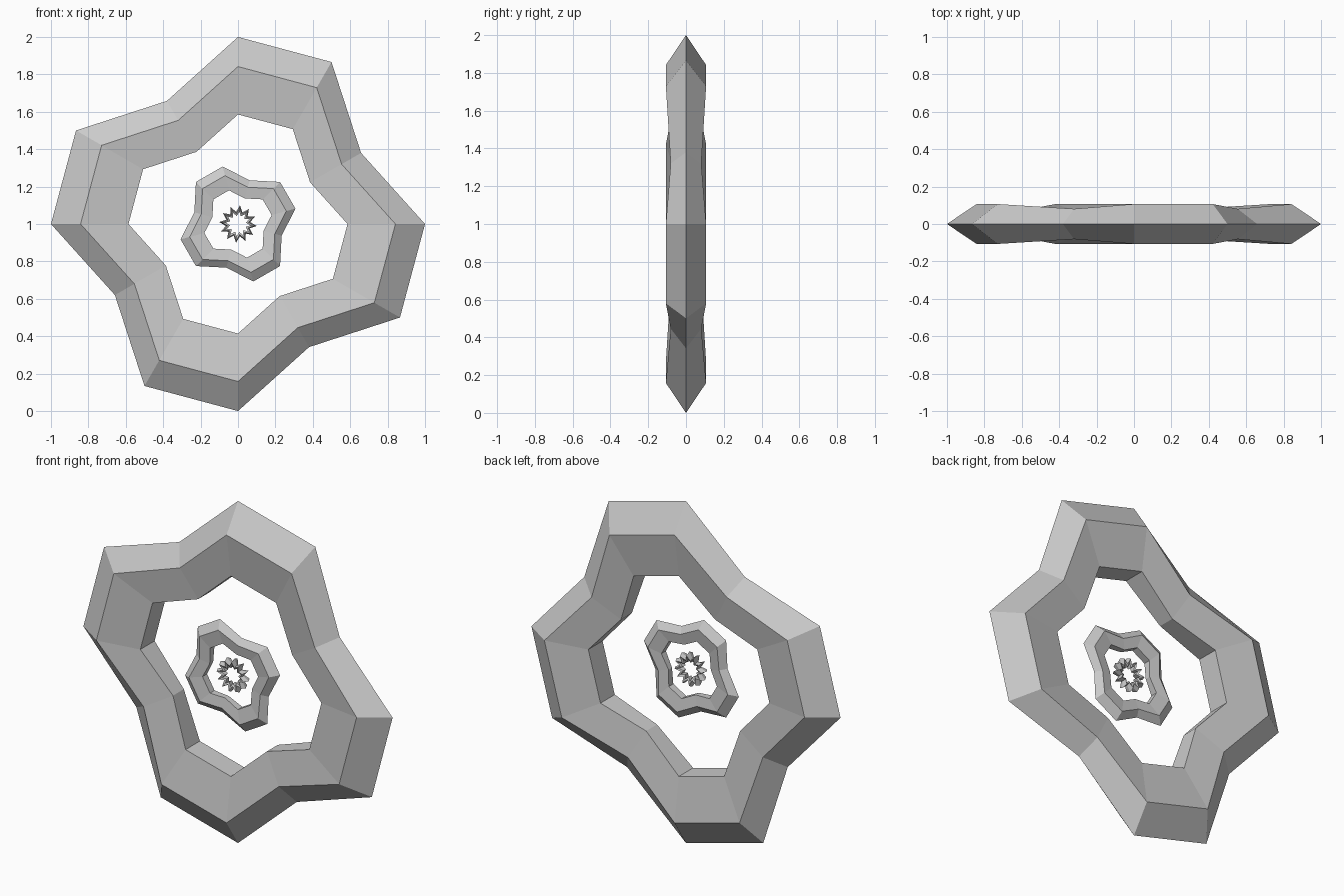
import bpy, bmesh
from math import sin, cos, pi, radians

if "Cube" in bpy.data.objects:
    bpy.data.objects.remove(bpy.data.objects["Cube"])


def wavy_ring(name, size, segments, is_notch, notch, tube, depth, turn, y):
    """Closed ring with a squashed pentagon section, scaled down at the notches."""
    bm = bmesh.new()
    loops = []
    for i in range(segments):
        a = 2 * pi * i / segments + radians(turn)
        k = size * (notch if is_notch(i) else 1)
        loop = []
        for j in range(5):
            b = 2 * pi * j / 5
            r = k * (1 - tube + tube * cos(b))
            loop.append(bm.verts.new((r * cos(a), y + k * depth * sin(b), 1 + r * sin(a))))
        loops.append(loop)
    for i in range(segments):
        p, q = loops[i], loops[(i + 1) % segments]
        for j in range(5):
            n = (j + 1) % 5
            bm.faces.new((p[j], q[j], q[n], p[n]))
    bmesh.ops.recalc_face_normals(bm, faces=bm.faces)
    mesh = bpy.data.meshes.new(name)
    bm.to_mesh(mesh)
    bm.free()
    obj = bpy.data.objects.new(name, mesh)
    bpy.context.collection.objects.link(obj)
    return obj


def every_third(i):
    return i % 3 == 1


def alternate(i):
    return i % 2 == 1


# Large ring and its smaller turned copy
wavy_ring("outer_ring", 1.0, 12, every_third, 0.76, 0.229, 0.112, 0, 0)
wavy_ring("middle_ring", 0.318, 12, every_third, 0.76, 0.229, 0.112, 45, -0.05)

# Small spiky ring in the centre
wavy_ring("spiked_core", 0.1, 24, alternate, 0.66, 0.19, 0.3, -6, -0.045)
